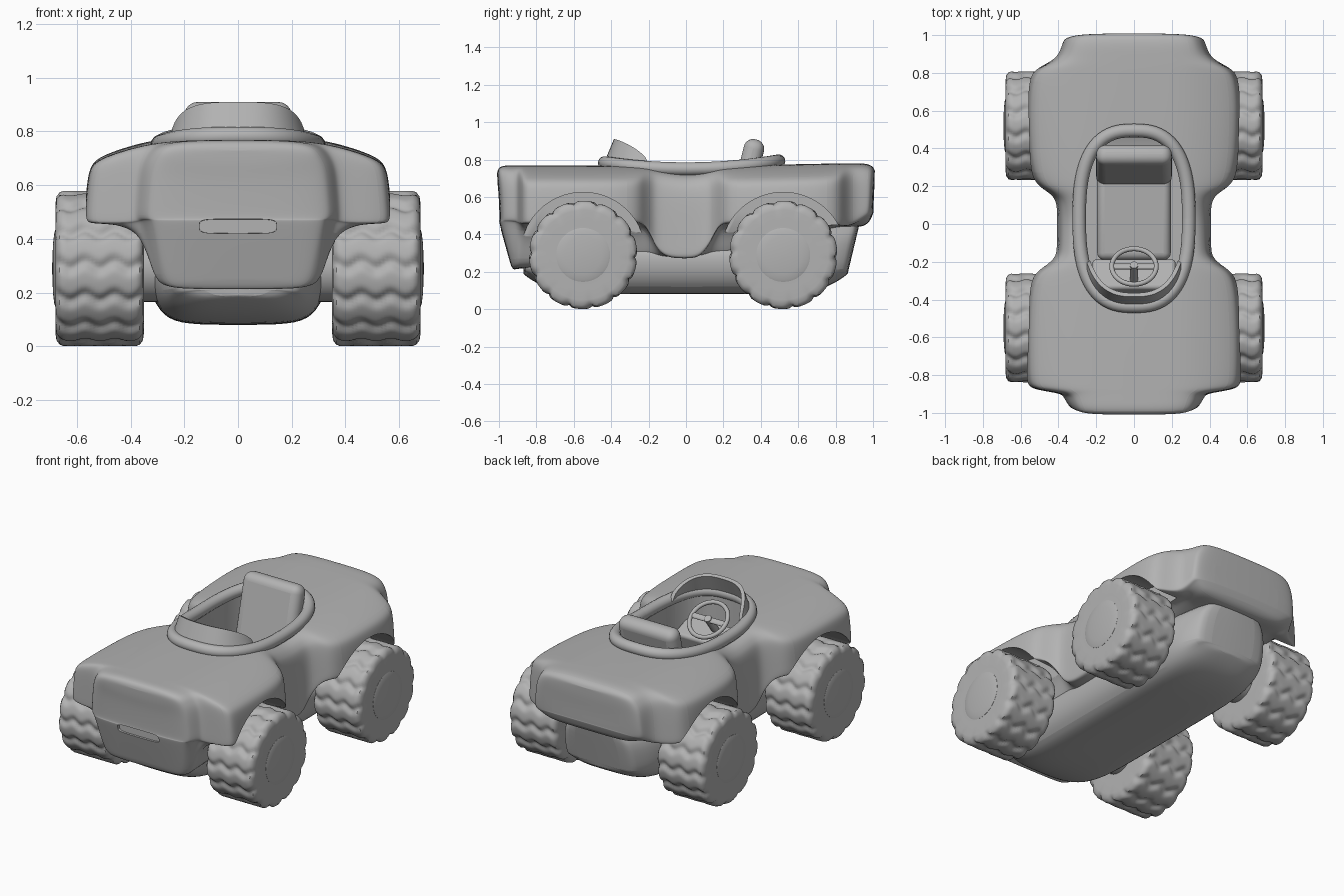
import bpy, bmesh, math
from mathutils import Matrix, Vector

if "Cube" in bpy.data.objects:
    bpy.data.objects.remove(bpy.data.objects["Cube"])

grey = bpy.data.materials.new("plain grey")
grey.diffuse_color = (0.45, 0.45, 0.45, 1)
grey.use_nodes = True
grey.node_tree.nodes["Principled BSDF"].inputs["Base Color"].default_value = grey.diffuse_color


def make(name, verts, faces, angle=40):
    me = bpy.data.meshes.new(name)
    me.from_pydata(verts, [], faces)
    bm = bmesh.new()
    bm.from_mesh(me)
    bmesh.ops.recalc_face_normals(bm, faces=bm.faces)
    bm.to_mesh(me)
    bm.free()
    me.materials.append(grey)
    ob = bpy.data.objects.new(name, me)
    bpy.context.collection.objects.link(ob)
    smooth(ob, angle)
    return ob


def smooth(ob, angle=40):
    bpy.ops.object.select_all(action='DESELECT')
    ob.select_set(True)
    bpy.context.view_layer.objects.active = ob
    bpy.ops.object.shade_smooth_by_angle(angle=math.radians(angle))


def bake(ob, angle=40):
    """Apply all modifiers."""
    dg = bpy.context.evaluated_depsgraph_get()
    me = bpy.data.meshes.new_from_object(ob.evaluated_get(dg))
    ob.modifiers.clear()
    ob.data = me
    smooth(ob, angle)


def subdivide(ob, levels):
    m = ob.modifiers.new("round", 'SUBSURF')
    m.levels = m.render_levels = levels
    bake(ob)


def cut(ob, cutter):
    m = ob.modifiers.new("cut", 'BOOLEAN')
    m.operation, m.object, m.solver = 'DIFFERENCE', cutter, 'EXACT'
    bake(ob)
    bpy.data.objects.remove(cutter)


def skin(name, rings, cap=True, angle=40):
    """Join equal closed rings of points into a skin."""
    n = len(rings[0])
    faces = [(i*n + j, i*n + (j+1) % n, (i+1)*n + (j+1) % n, (i+1)*n + j)
             for i in range(len(rings)-1) for j in range(n)]
    if cap:
        last = (len(rings)-1)*n
        faces += [tuple(range(n)), tuple(range(last, last+n))]
    return make(name, [p for r in rings for p in r], faces, angle)


def loft(name, rings):
    """Skin of left-right symmetric half sections, with quad end caps."""
    h = len(rings[0])
    full = [r + [(-x, y, z) for x, y, z in r[-2:0:-1]] for r in rings]
    n = 2*h - 2
    ob = skin(name, full, cap=False)
    verts = [v.co[:] for v in ob.data.vertices]
    faces = [tuple(p.vertices) for p in ob.data.polygons]
    for base in (0, (len(rings)-1)*n):
        for i in range(h-1):
            q = [base+i, base+i+1, base+(n-i-1) % n, base+(n-i) % n]
            faces.append(tuple(dict.fromkeys(q)))
    bpy.data.objects.remove(ob)
    return make(name, verts, faces)


def circle(n, r=1):
    return [(r*math.cos(2*math.pi*k/n), r*math.sin(2*math.pi*k/n)) for k in range(n)]


def drum(name, x0, x1, y, z, r, n=64):
    return skin(name, [[(x, y + a, z + b) for a, b in circle(n, r)] for x in (x0, x1)])


def spow(v, p):
    return math.copysign(abs(v)**p, v)


def oval(a, rx, ry, p=0.76):
    return rx*spow(math.cos(a), p), 0.03 + ry*spow(math.sin(a), p)


def rim_z(y):
    return 0.75 + 0.17*y*y


# Body shell stations: y, half width, lip height; the rest of each section follows by rule
stations = [(-1.01, .30, .47), (-1.0, .345, .47), (-.93, .37, .47), (-.895, .39, .46), (-.875, .55, .455),
            (-.83, .57, .455), (-.55, .57, .455), (-.28, .555, .465), (-.225, .47, .46), (-.18, .415, .37),
            (-.13, .405, .275), (0, .405, .27), (.08, .405, .275), (.14, .415, .37), (.18, .47, .455),
            (.235, .55, .46), (.52, .57, .455), (.79, .565, .45), (.84, .48, .445), (.885, .395, .445),
            (.99, .375, .50), (1.01, .345, .52)]
rings = []
for y, w, zl in stations:
    tip = .04 if abs(y) > 1.005 else 0
    rise = min(1, max(0, (y - .2)/.65))
    zt = .768 + .012*rise - .04*math.exp(-(y/.15)**2) - tip
    zb = .27 + .06*min(0, y) + .17*rise*rise*(3 - 2*rise) + tip
    xs, xi = min(.34, w*.8), min(.36, w-.02)
    xb = xi - .045
    drop = .07 if w > .5 else .055
    pts = [(0, zt), (xs*.55, zt), (xs, zt-.012), (w-.035, zt-drop), (w-.01, zt-drop-.05), (w, zl+.07),
           (w+.004, zl+.012), (w-.01, zl), (xi, zl), (xb, zb+.02), (xb*.8, zb), (0, zb)]
    ring = []
    for x, z in pts:
        end = max(0, (abs(y) - .9)/.11)      # ends round off in plan and tuck under
        if y < 0:
            dy = end*(4*max(0, x-.25)**2 + .3*max(0, .48 - z))
        else:
            dy = end*(4*max(0, x-.31)**2 + .45*max(0, .53 - z))
        ring.append((x, y - math.copysign(dy, y), z))
    rings.append(ring)
body = loft("body_shell", rings)
subdivide(body, 3)

# Lower tub, tapering and lifting toward both ends
rings = []
for k in range(-6, 7):
    t = math.sin(k*math.pi/12)
    y = .005 + .875*t
    e = abs(t)**8
    w, zb, top = .33 - .11*e, .08 + .11*e, (.34 if y < .6 else .47)
    lean = .04*max(0, y-.7)/.2
    rings.append([(x, y + lean*(z-.25)/.15, z) for x, z in
                  [(0, top), (w*.9, top), (w, .30), (w, .20), (w*.85, zb+.03), (w*.6, zb), (0, zb)]])
tub = loft("lower_tub", rings)
subdivide(tub, 2)

# Wheel arches and cockpit opening
WHEELS = [("front", -.55), ("rear", .52)]
for _, y in WHEELS:
    for s in (-1, 1):
        cut(body, drum("arch_cutter", s*.362, s*.75, y, .29, .335))
N = 72
hole = [oval(2*math.pi*k/N, .265, .44) for k in range(N)]
cut(body, skin("cockpit_cutter", [[(x, y, z) for x, y in hole] for z in (.355, 1)]))


# Slot on the nose
def pill(rx, rz, y):
    return [(rx*spow(a, .35), y, .447 + rz*spow(b, .45)) for a, b in circle(48)]


cut(body, skin("slot_cutter", [pill(.147, .03, -1.1), pill(.143, .026, -.975)]))

# Cockpit rim tube
rings = []
for k in range(N):
    x, y = oval(2*math.pi*k/N, .29, .465)
    u, v = x/.29, (y-.03)/.465
    out = Vector((spow(u, 1.63)/.29, spow(v, 1.63)/.465, 0)).normalized()
    c = Vector((x, y, rim_z(y)))
    rings.append([c + out*a + Vector((0, 0, b)) for a, b in circle(14, .036)])
skin("cockpit_rim", rings + rings[:1], cap=False)

# Low wind deflector on the front of the rim
cols, rows, verts = 32, 6, []
for i in range(cols+1):
    t = 2*i/cols - 1
    x, y = oval(-math.pi/2 + t*math.radians(59), .28, .455)
    h = .12*(1 - abs(t)**3)**.6
    for j in range(rows+1):
        f = j/rows
        verts.append((x*(1-.03*f), y + .05*f, rim_z(y) + .005 + h*f))
faces = [(i*(rows+1)+j, (i+1)*(rows+1)+j, (i+1)*(rows+1)+j+1, i*(rows+1)+j+1)
         for i in range(cols) for j in range(rows)]
shield = make("wind_deflector", verts, faces)
m = shield.modifiers.new("thick", 'SOLIDIFY')
m.thickness, m.offset = .022, 0
bake(shield)


# Seat and dash
def block(name, size, loc, tilt, bevel):
    bm = bmesh.new()
    bmesh.ops.create_cube(bm, size=1, matrix=Matrix.Translation(loc) @ Matrix.Rotation(tilt, 4, 'X')
                          @ Matrix.Diagonal((*size, 1)))
    verts, faces = [v.co[:] for v in bm.verts], [[v.index for v in f.verts] for f in bm.faces]
    bm.free()
    ob = make(name, verts, faces)
    m = ob.modifiers.new("bevel", 'BEVEL')
    m.width, m.segments = bevel, 6
    bake(ob)


block("seat_back", (.40, .11, .54), (0, .31, .645), math.radians(-14), .05)
block("seat_cushion", (.39, .46, .13), (0, .04, .40), math.radians(4), .04)
block("dashboard", (.44, .17, .22), (0, -.30, .50), math.radians(-20), .02)

# Steering wheel
tilt = Matrix.Translation((0, -.225, .70)) @ Matrix.Rotation(math.radians(-37), 4, 'X')


def tilted(name, rings, cap=True):
    skin(name, [[tilt @ Vector(p) for p in r] for r in rings], cap)


ring = [[((.118 + a)*c, (.118 + a)*s, b) for a, b in circle(10, .013)] for c, s in circle(40)]
tilted("steering_wheel", ring + ring[:1], False)
tilted("steering_column", [[(a, b, z) for a, b in circle(20, .022)] for z in (-.2, .015)])
tilted("steering_spoke", [[(x, a, b/2) for a, b in circle(20, .018)] for x in (-.115, .115)])


# Wheels with zigzag tread
def wheel(tag, s, yc):
    zc, n = .29, 168
    side = [(0, .13), (.003, .18), (0, .24), (.004, .268), (.016, .284)]   # inset, radius
    prof = [(.35 + d, r) for d, r in side] + [(.38 + .27*k/20, .289) for k in range(21)]
    prof += [(.68 - d, r) for d, r in reversed(side)]
    rings = []
    for x, r in prof:
        zig = .5 + .5*math.cos(2*math.pi*(x - .35)/.11)      # three waves across the width
        ring = []
        for k, (a, b) in enumerate(circle(n)):
            g = (.5 + .5*math.cos(2*math.pi*(14*k/n + .22*zig)))**3
            rr = r - .016*g*min(1, max(0, (r-.24)/.03))
            ring.append((s*x, yc + rr*a, zc + rr*b))
        rings.append(ring)
    skin(tag + "_tire", rings)
    hub = [(.66, .144), (.680, .144), (.684, .132), (.688, .10), (.691, .05), (.692, .01)]
    skin(tag + "_hub", [[(s*x, yc + a, zc + b) for a, b in circle(48, r)] for x, r in hub])
    drum(tag + "_axle", s*.24, s*.40, yc, zc, .125, 32)


for name, y in WHEELS:
    for side, s in (("left", -1), ("right", 1)):
        wheel(name + "_" + side, s, y)
